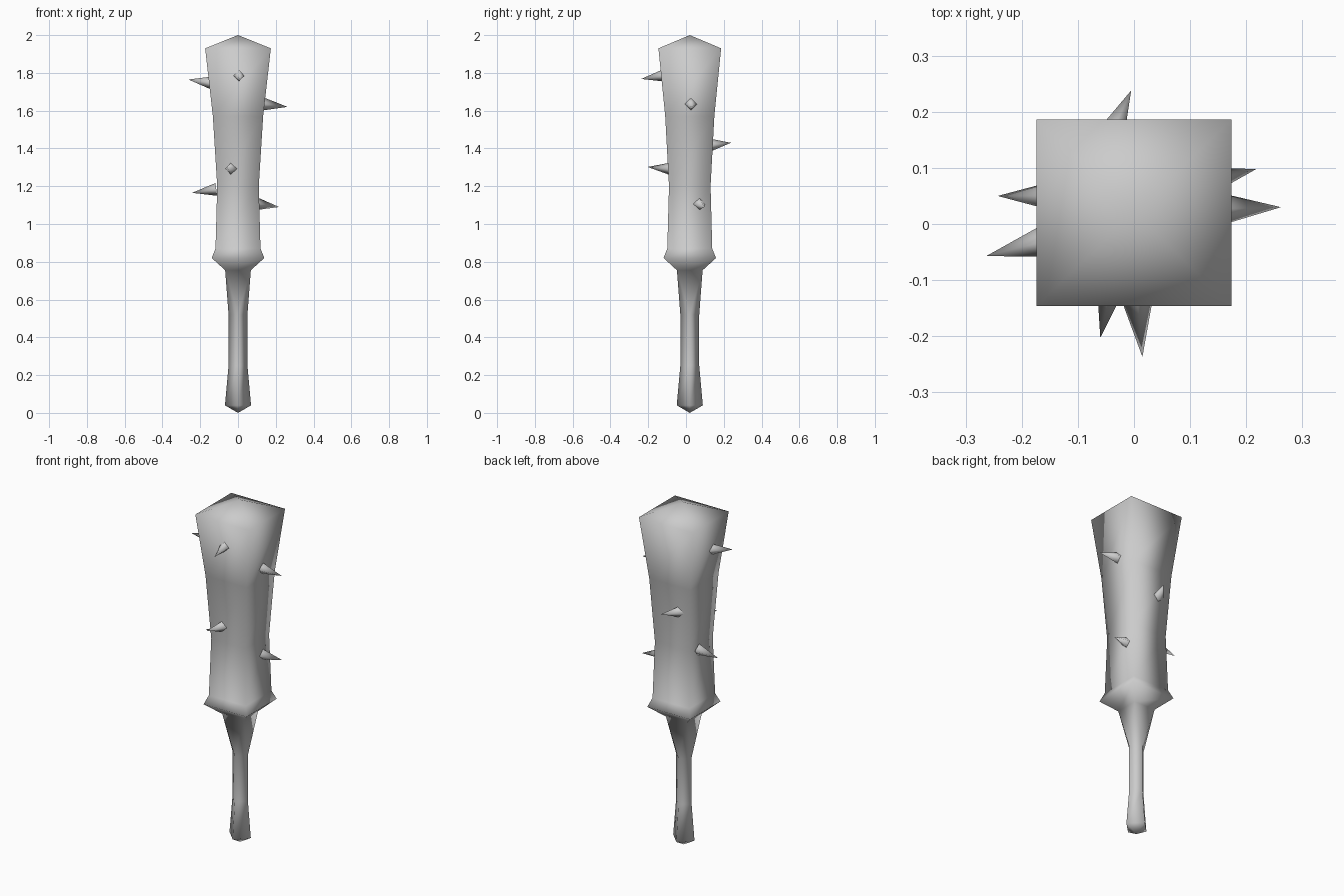
import bpy, bmesh
from math import pi, cos, sin
from mathutils import Vector, Matrix

cube = bpy.data.objects.get("Cube")
if cube:
    bpy.data.objects.remove(cube)

grey = bpy.data.materials.new("plain_grey")
grey.use_nodes = True
COLOUR = (0.6, 0.6, 0.6, 1)
grey.diffuse_color = COLOUR
grey.node_tree.nodes["Principled BSDF"].inputs["Base Color"].default_value = COLOUR

AXIS_Y = 0.02


def finish(bm, name):
    bmesh.ops.recalc_face_normals(bm, faces=bm.faces)
    mesh = bpy.data.meshes.new(name)
    bm.to_mesh(mesh)
    bm.free()
    mesh.materials.append(grey)
    mesh.shade_smooth()
    obj = bpy.data.objects.new(name, mesh)
    bpy.context.collection.objects.link(obj)
    return obj


def ring(bm, z, hx, hy, diamond):
    """Four corners; a diamond has its corners on the axes."""
    turn, r = (-pi / 2, 1) if diamond else (-pi / 4, 2 ** 0.5)
    return [bm.verts.new((hx * r * cos(turn + i * pi / 2),
                          AXIS_Y + hy * r * sin(turn + i * pi / 2), z))
            for i in range(4)]


# Club: diamond grip that turns into a square, flared head
# (z, half width, half depth, diamond)
SECTIONS = [
    (0.04, 0.069, 0.069, True),
    (0.25, 0.05, 0.05, True),
    (0.52, 0.05, 0.05, True),
    (0.755, 0.068, 0.068, False),
    (0.82, 0.139, 0.139, False),
    (0.87, 0.119, 0.119, False),
    (1.2, 0.11, 0.11, False),
    (1.57, 0.133, 0.13, False),
    (1.93, 0.174, 0.166, False),
]
bm = bmesh.new()
rings = [ring(bm, *s) for s in SECTIONS]
for k, (low, high) in enumerate(zip(rings, rings[1:])):
    twisted = SECTIONS[k][3] != SECTIONS[k + 1][3]
    for i in range(4):
        j = (i + 1) % 4
        if twisted:
            bm.faces.new((low[i], low[j], high[i]))
            bm.faces.new((low[j], high[j], high[i]))
        else:
            bm.faces.new((low[i], low[j], high[j], high[i]))
# Pointed ends
for end, z in ((rings[0], 0), (rings[-1], 2)):
    tip = bm.verts.new((0, AXIS_Y, z))
    for i in range(4):
        bm.faces.new((end[i], end[(i + 1) % 4], tip))
finish(bm, "club")

# Four-sided spikes: base, tip
SPIKES = {
    "spike_right_upper": ((-0.14, -0.026, 1.747), (-0.263, -0.057, 1.765)),
    "spike_right_lower": ((-0.115, 0.05, 1.183), (-0.243, 0.05, 1.165)),
    "spike_left_upper": ((0.135, 0.026, 1.635), (0.262, 0.03, 1.62)),
    "spike_left_lower": ((0.098, 0.068, 1.107), (0.218, 0.098, 1.09)),
    "spike_front_upper": ((0.004, -0.112, 1.787), (0.015, -0.237, 1.768)),
    "spike_front_lower": ((-0.035, -0.08, 1.292), (-0.06, -0.203, 1.302)),
    "spike_back": ((-0.055, 0.128, 1.418), (-0.005, 0.238, 1.43)),
}
for name, (base, tip) in SPIKES.items():
    base, tip = Vector(base), Vector(tip)
    axis = tip - base
    place = (Matrix.Translation((base + tip) / 2)
             @ axis.to_track_quat('Z', 'Y').to_matrix().to_4x4())
    bm = bmesh.new()
    bmesh.ops.create_cone(bm, segments=4, radius1=0.034, radius2=0,
                          depth=axis.length, cap_ends=False, matrix=place)
    bmesh.ops.remove_doubles(bm, verts=bm.verts, dist=0.0001)
    finish(bm, name)
